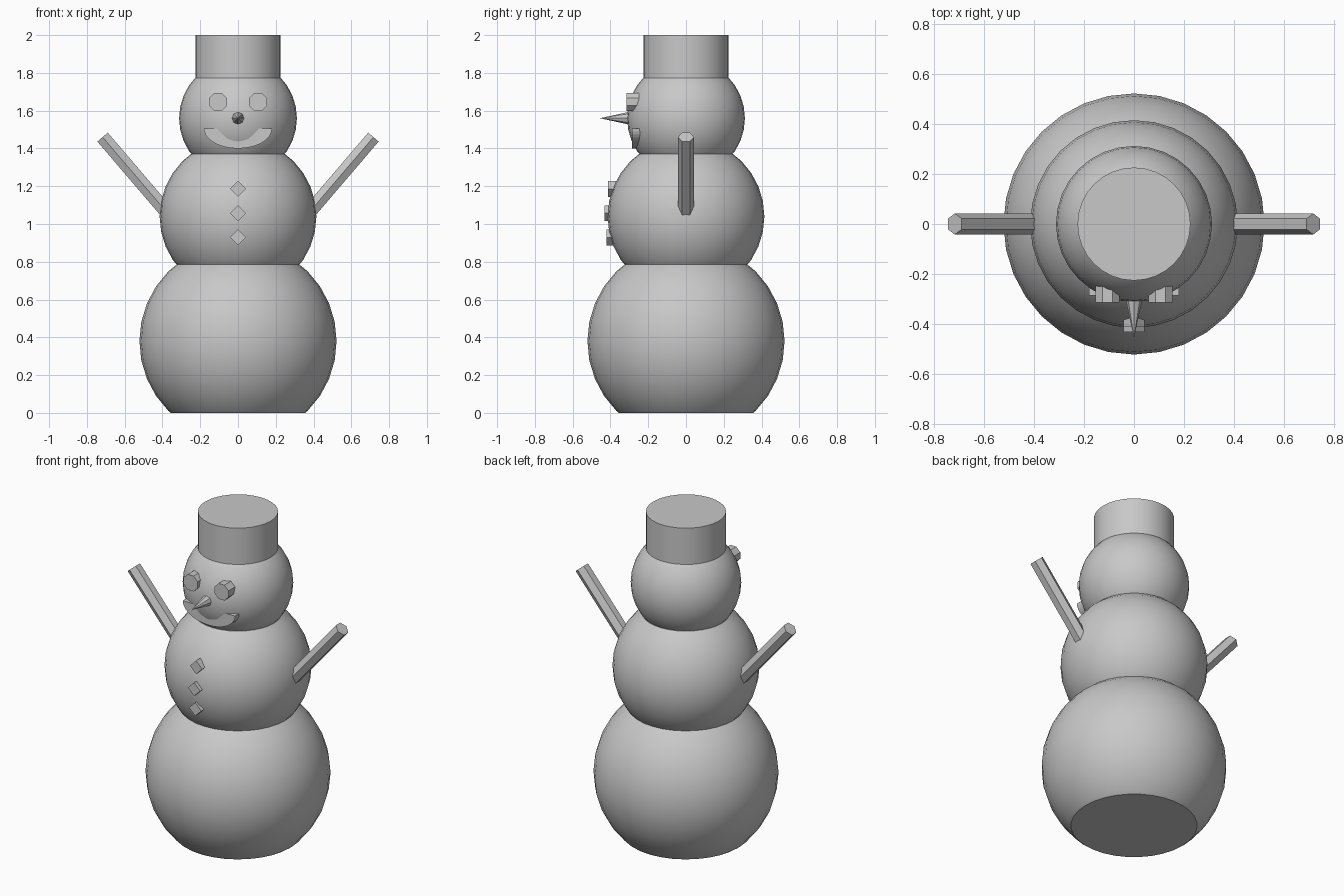
import bpy, bmesh, math
from mathutils import Vector, Matrix

cube = bpy.data.objects.get("Cube")
if cube:
    bpy.data.objects.remove(cube, do_unlink=True)

GREY = (0.58, 0.58, 0.58, 1)
mat = bpy.data.materials.new("plain_grey")
mat.use_nodes = True
mat.diffuse_color = GREY
mat.node_tree.nodes["Principled BSDF"].inputs["Base Color"].default_value = GREY


def finish(name, bm, smooth=False):
    """Turn a bmesh into a named, coloured object."""
    bmesh.ops.recalc_face_normals(bm, faces=bm.faces[:])
    mesh = bpy.data.meshes.new(name)
    bm.to_mesh(mesh)
    bm.free()
    mesh.materials.append(mat)
    obj = bpy.data.objects.new(name, mesh)
    bpy.context.collection.objects.link(obj)
    if smooth:
        bpy.ops.object.select_all(action="DESELECT")
        obj.select_set(True)
        bpy.context.view_layer.objects.active = obj
        bpy.ops.object.shade_smooth_by_angle(angle=math.radians(35))
    return obj


def snowball(name, radius, centre, bottom, top):
    """Sphere sliced flat at the bottom and the top."""
    bm = bmesh.new()
    bmesh.ops.create_uvsphere(bm, u_segments=32, v_segments=16, radius=radius,
                              matrix=Matrix.Translation((0, 0, centre)))
    for z, normal in ((bottom, -1), (top, 1)):
        geom = bm.verts[:] + bm.edges[:] + bm.faces[:]
        cut = bmesh.ops.bisect_plane(bm, geom=geom, plane_co=(0, 0, z),
                                     plane_no=(0, 0, normal), clear_outer=True)
        rim = [e for e in cut["geom_cut"] if isinstance(e, bmesh.types.BMEdge)]
        bmesh.ops.contextual_create(bm, geom=rim)
    return finish(name, bm, smooth=True)


def rod(name, start, end, r1, r2, sides, turn=0, smooth=False):
    """Prism or cone running from start to end."""
    start, end = Vector(start), Vector(end)
    axis = end - start
    matrix = (Matrix.Translation((start + end) / 2)
              @ axis.to_track_quat("Z", "Y").to_matrix().to_4x4()
              @ Matrix.Rotation(turn, 4, "Z"))
    bm = bmesh.new()
    bmesh.ops.create_cone(bm, cap_ends=True, segments=sides, radius1=r1,
                          radius2=r2, depth=axis.length, matrix=matrix)
    return finish(name, bm, smooth)


# Body
snowball("bottom_snowball", 0.522, 0.38, 0, 0.785)
snowball("middle_snowball", 0.415, 1.04, 0.785, 1.37)
snowball("head", 0.312, 1.56, 1.37, 1.785)
rod("hat", (0, 0, 1.7), (0, 0, 2), 0.226, 0.226, 32, smooth=True)

# Arms and eyes, one per side
for side, s in (("left", 1), ("right", -1)):
    # a corner of each hexagonal arm points to the front
    tip = Vector((s * 0.717, 0, 1.46))
    root = tip - Vector((s * 0.65, 0, 0.76)) * 0.56
    arm = rod(side + "_arm", root, tip, 0.042, 0.042, 6)
    if max(v.co.y for v in arm.data.vertices) < 0.04:
        bpy.data.objects.remove(arm, do_unlink=True)
        rod(side + "_arm", root, tip, 0.042, 0.042, 6, turn=math.pi / 2)
    rod(side + "_eye", (s * 0.106, -0.22, 1.646), (s * 0.106, -0.314, 1.646),
        0.052, 0.052, 8, turn=math.pi / 8)

# Nose
rod("nose", (0, -0.29, 1.56), (0, -0.456, 1.56), 0.036, 0, 8)

# Buttons
for place, z, front in (("upper", 1.186, -0.412), ("centre", 1.057, -0.432),
                        ("lower", 0.929, -0.421)):
    rod(place + "_button", (0, front + 0.07, z), (0, front, z), 0.042, 0.042, 4)

# Mouth: lower half of an oval plate sunk into the face
bm = bmesh.new()
steps = 20
arc = [math.pi + math.pi * i / steps for i in range(steps + 1)]
plate = bm.faces.new([bm.verts.new((0.18 * math.cos(a), -0.286,
                                    1.505 + 0.105 * math.sin(a))) for a in arc])
back = bmesh.ops.extrude_face_region(bm, geom=[plate], use_keep_orig=True)
bmesh.ops.translate(bm, vec=(0, 0.08, 0),
                    verts=[v for v in back["geom"] if isinstance(v, bmesh.types.BMVert)])
finish("mouth", bm)
